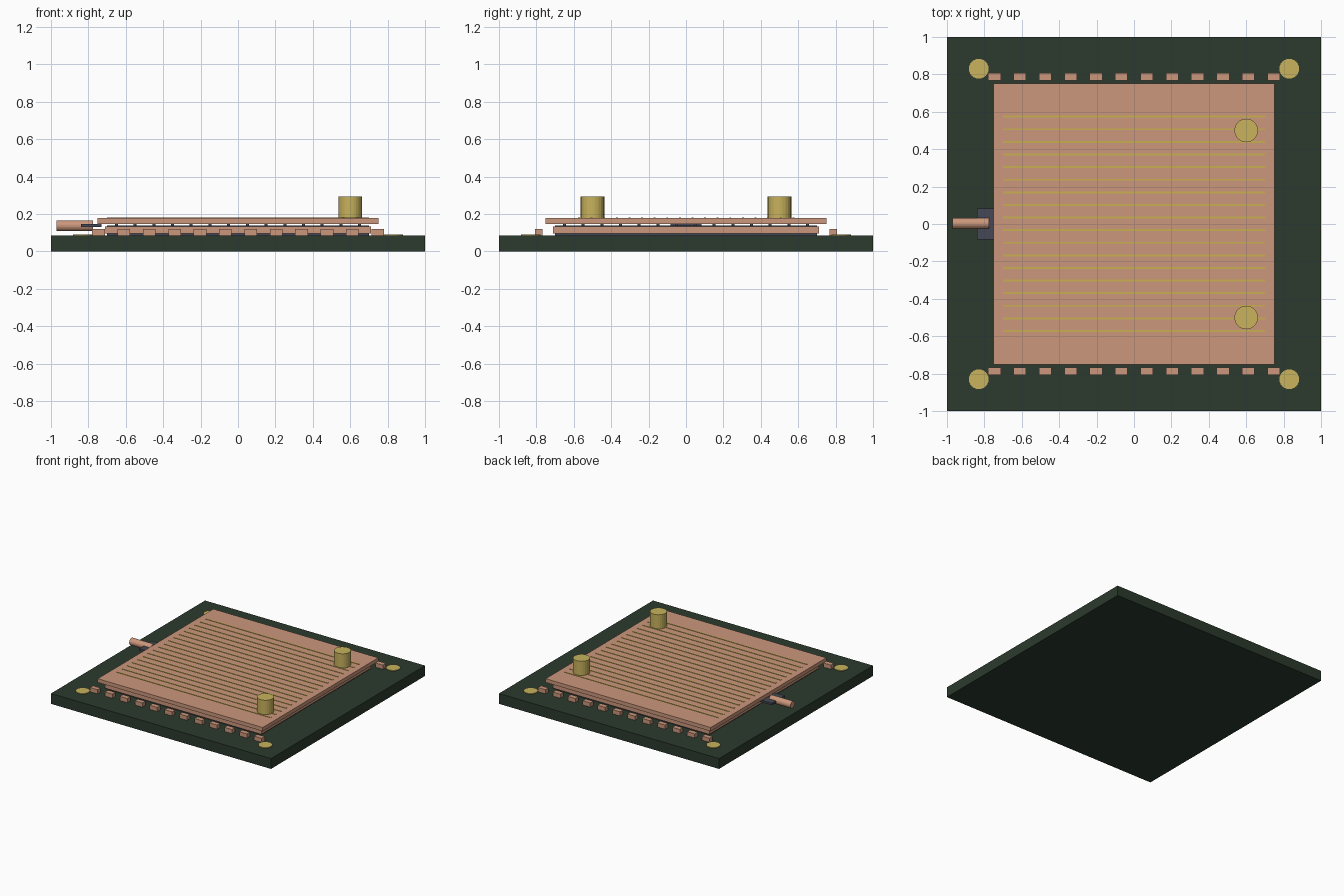
import bpy
import bmesh
import math
from mathutils import Matrix

if "Cube" in bpy.data.objects:
    bpy.data.objects.remove(bpy.data.objects["Cube"])


def material(name, rgb):
    m = bpy.data.materials.new(name)
    m.diffuse_color = (*rgb, 1)
    m.use_nodes = True
    m.node_tree.nodes["Principled BSDF"].inputs["Base Color"].default_value = m.diffuse_color
    return m


GREEN = material("dark green", (0.025, 0.042, 0.026))
COPPER = material("copper", (0.60, 0.31, 0.20))
GOLD = material("gold", (0.58, 0.45, 0.11))
STRIPE = material("yellow gold", (0.58, 0.43, 0.08))
SLATE = material("slate", (0.06, 0.065, 0.09))


def finish(name, bm, mat):
    mesh = bpy.data.meshes.new(name)
    bm.to_mesh(mesh)
    bm.free()
    mesh.materials.append(mat)
    obj = bpy.data.objects.new(name, mesh)
    bpy.context.collection.objects.link(obj)
    return obj


def boxes(name, mat, size, centers, z0):
    """One object of equal boxes standing at height z0."""
    bm = bmesh.new()
    for x, y in centers:
        bmesh.ops.create_cube(bm, size=1, matrix=Matrix.Translation(
            (x, y, z0 + size[2] / 2)) @ Matrix.Diagonal((*size, 1)))
    return finish(name, bm, mat)


def cylinders(name, mat, radius, depth, centers, turn=Matrix.Identity(4)):
    """One object of equal cylinders around the given middle points."""
    bm = bmesh.new()
    for c in centers:
        bmesh.ops.create_cone(bm, cap_ends=True, segments=24, radius1=radius,
                              radius2=radius, depth=depth,
                              matrix=Matrix.Translation(c) @ turn)
    return finish(name, bm, mat)


# Base board and gold corner pads
boxes("base_board", GREEN, (2, 2, 0.085), [(0, 0)], 0)
cylinders("corner_pads", GOLD, 0.053, 0.006,
          [(x, y, 0.087) for x in (-0.83, 0.83) for y in (-0.83, 0.83)])

# Rows of small contacts along front and back
boxes("edge_contacts", COPPER, (0.068, 0.04, 0.035),
      [(-0.746 + i * 0.1357, y) for i in range(12) for y in (-0.787, 0.787)], 0.084)

# Stacked plates: dark seat, lower plate, thin die, small bumps and lid
boxes("dark_seat", SLATE, (1.40, 1.40, 0.011), [(0, 0)], 0.084)
boxes("lower_plate", COPPER, (1.42, 1.42, 0.039), [(0, 0)], 0.095)
boxes("thin_die", SLATE, (1.40, 1.40, 0.005), [(0, 0)], 0.133)
boxes("spacer_bumps", SLATE, (0.016, 0.016, 0.011),
      [(-0.65 + i * 0.1, -0.65 + j * 0.1) for i in range(14) for j in range(14)], 0.137)
boxes("lid", COPPER, (1.5, 1.5, 0.031), [(0, 0)], 0.147)

# Fine raised lines across the lid
boxes("lid_lines", STRIPE, (1.4, 0.010, 0.004),
      [(0, -0.572 + i * 0.0674) for i in range(18)], 0.177)

# Two upright posts on the lid
cylinders("lid_posts", GOLD, 0.063, 0.118,
          [(0.6, y, 0.236) for y in (-0.5, 0.5)])

# Side lead with its dark coupler
boxes("lead_coupler", SLATE, (0.11, 0.166, 0.016), [(-0.785, 0)], 0.130)
cylinders("side_lead", COPPER, 0.029, 0.196, [(-0.873, 0.003, 0.138)],
          Matrix.Rotation(math.pi / 2, 4, 'Y'))
